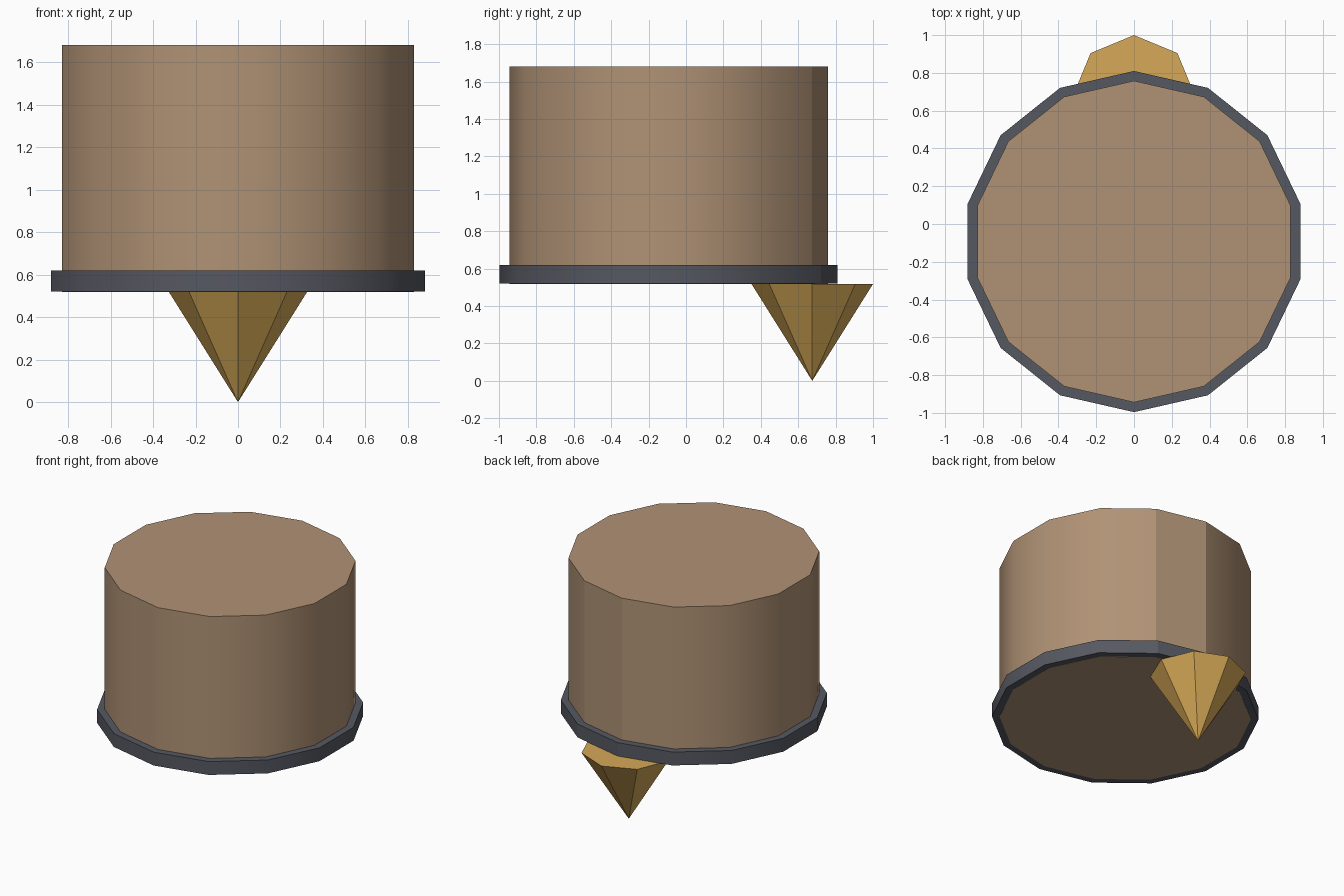
import bpy
import bmesh
import math

cube = bpy.data.objects.get("Cube")
if cube:
    bpy.data.objects.remove(cube, do_unlink=True)


def make_material(name, srgb):
    """Flat colour material from 0-255 sRGB values, stored as linear."""
    colour = [((c / 255 + 0.055) / 1.055) ** 2.4 for c in srgb] + [1.0]
    mat = bpy.data.materials.new(name)
    mat.use_nodes = True
    mat.diffuse_color = colour
    bsdf = mat.node_tree.nodes["Principled BSDF"]
    bsdf.inputs["Base Color"].default_value = colour
    bsdf.inputs["Roughness"].default_value = 0.8
    return mat


def make_round(name, mat, sides, y, z0, z1, r0, r1, smooth):
    """Capped cylinder or cone on the z axis, with one corner facing +y."""
    bm = bmesh.new()
    step = 2 * math.pi / sides

    def ring(r, z):
        if r == 0:
            return [bm.verts.new((0, 0, z))]
        return [bm.verts.new((r * math.sin(i * step), r * math.cos(i * step), z))
                for i in range(sides)]

    low, high = ring(r0, z0), ring(r1, z1)
    for i in range(sides):
        j = (i + 1) % sides
        if len(low) == 1:
            face = bm.faces.new((low[0], high[j], high[i]))
        else:
            face = bm.faces.new((low[i], low[j], high[j], high[i]))
        # The seam panel just right of the back corner stays flat
        face.smooth = smooth and i != 0
    for loop in (low, high):
        if len(loop) > 2:
            bm.faces.new(loop)
    bmesh.ops.recalc_face_normals(bm, faces=bm.faces)
    mesh = bpy.data.meshes.new(name)
    bm.to_mesh(mesh)
    bm.free()
    mesh.materials.append(mat)
    obj = bpy.data.objects.new(name, mesh)
    obj.location.y = y
    bpy.context.collection.objects.link(obj)
    return obj


tan = make_material("tan", (176, 146, 117))
slate = make_material("slate grey", (86, 88, 97))
gold = make_material("gold", (214, 169, 87))

# Drum body, its base a hair below the rim so the two do not overlap
make_round("drum_body", tan, 14, -0.093, 0.519, 1.68, 0.851, 0.851, True)
# Wider flat band round the base
make_round("base_rim", slate, 14, -0.093, 0.52, 0.62, 0.903, 0.903, True)
# Faceted spike under the back edge
make_round("spike", gold, 8, 0.675, 0.0, 0.518, 0.0, 0.325, False)
